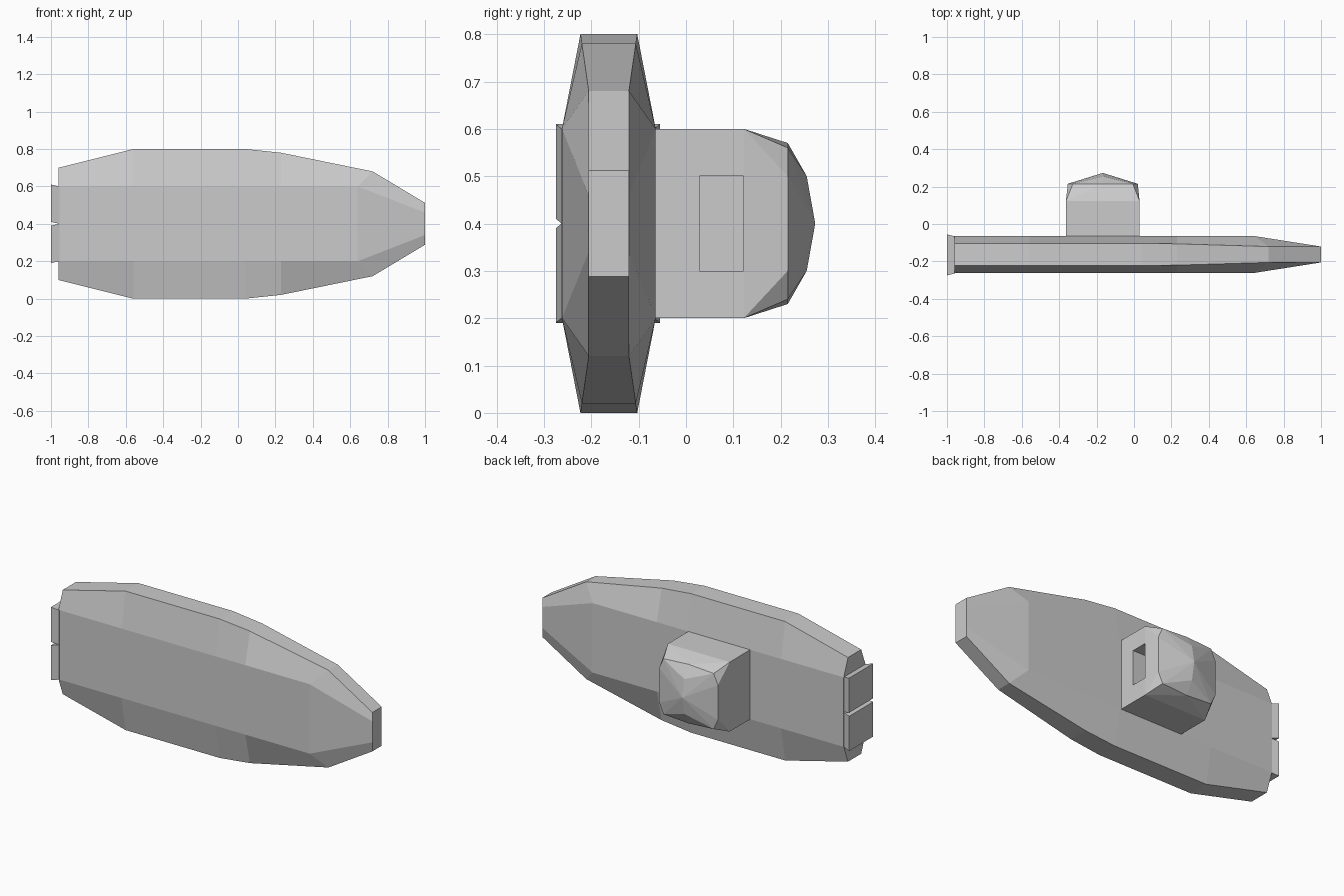
import bpy, bmesh

if "Cube" in bpy.data.objects:
    bpy.data.objects.remove(bpy.data.objects["Cube"])

HULL_Y = -0.163   # centre plane of the flat hull
MID_Z = 0.4       # everything is mirrored about this height


def finish(bm, name):
    bmesh.ops.recalc_face_normals(bm, faces=bm.faces)
    mesh = bpy.data.meshes.new(name)
    bm.to_mesh(mesh)
    bm.free()
    obj = bpy.data.objects.new(name, mesh)
    bpy.context.collection.objects.link(obj)
    return obj


def loft(name, rings):
    """Skin a list of equal-length vertex rings and cap both ends."""
    bm = bmesh.new()
    vs = [[bm.verts.new(p) for p in ring] for ring in rings]
    n = len(vs[0])
    for a, b in zip(vs, vs[1:]):
        for i in range(n):
            j = (i + 1) % n
            bm.faces.new((a[i], a[j], b[j], b[i]))
    bm.faces.new(vs[0])
    bm.faces.new(vs[-1])
    return finish(bm, name)


# Hull: eight-sided sections (x of side corners, x of rim, side half width,
# side half height, rim half width, rim half height)
sections = [
    (-0.96, -0.96, 0.099, 0.20, 0.060, 0.30),
    (-0.56, -0.56, 0.099, 0.20, 0.060, 0.40),
    (0.04, 0.04, 0.099, 0.20, 0.060, 0.40),
    (0.23, 0.23, 0.099, 0.20, 0.057, 0.38),
    (0.64, 0.72, 0.099, 0.20, 0.0425, 0.28),
    (1.00, 1.00, 0.0425, 0.06, 0.0425, 0.112),
]


def hull_ring(xs, xr, w, h, rw, rh):
    quarter = [(xs, w, -h), (xs, w, h), (xr, rw, rh)]
    half = [(xr, rw, -rh)] + quarter
    ring = half + [(x, -y, -z) for x, y, z in half]
    return [(x, HULL_Y + y, MID_Z + z) for x, y, z in ring]


loft("hull", [hull_ring(*s) for s in sections])


# Two flared engine blocks at the tail
def rect_ring(x, w, z0, z1):
    y = HULL_Y - 0.002
    return [(x, y - w, z0), (x, y + w, z0), (x, y + w, z1), (x, y - w, z1)]


for name, s in (("upper_engine", 1), ("lower_engine", -1)):
    loft(name, [
        rect_ring(-0.955, 0.098, MID_Z, MID_Z + s * 0.2),
        rect_ring(-1.0, 0.11, MID_Z + s * 0.01, MID_Z + s * 0.21),
    ])

# Pod: box with a faceted, domed rear (convex)
POD_X = -0.167
points = []
for sx in (-1, 1):
    for sz in (-1, 1):
        points += [(sx * 0.197, -0.066, sz * 0.2),
                   (sx * 0.197, 0.122, sz * 0.2),
                   (sx * 0.16, 0.215, sz * 0.16),
                   (sx * 0.187, 0.215, sz * 0.10)]
for sz in (-1, 1):
    points += [(0, 0.215, sz * 0.17), (0, 0.255, sz * 0.10)]
points.append((0, 0.273, 0))

bm = bmesh.new()
for x, y, z in points:
    bm.verts.new((POD_X + x, y, MID_Z + z))
bmesh.ops.convex_hull(bm, input=bm.verts)
bmesh.ops.dissolve_limit(bm, angle_limit=0.01, verts=bm.verts, edges=bm.edges)
pod = finish(bm, "pod")

# Rectangular recess in the forward face of the pod
bm = bmesh.new()
bmesh.ops.create_cube(bm, size=1)
for v in bm.verts:
    v.co = (-0.07 + v.co.x * 0.24, 0.075 + v.co.y * 0.093, MID_Z + v.co.z * 0.2)
cutter = finish(bm, "recess_cutter")
cutter.hide_render = True
cutter.hide_set(True)
mod = pod.modifiers.new("recess", 'BOOLEAN')
mod.operation = 'DIFFERENCE'
mod.solver = 'EXACT'
mod.object = cutter
